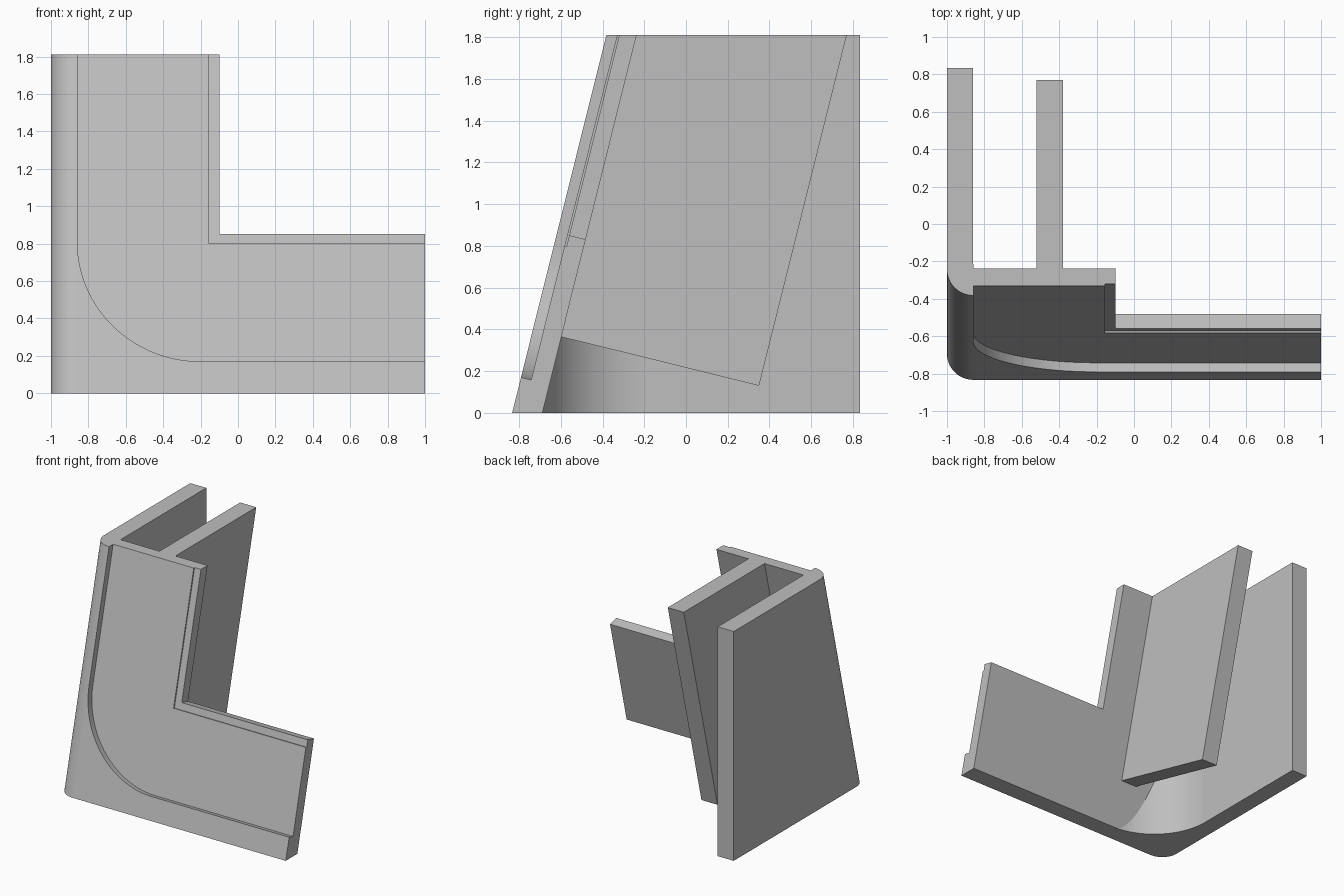
import bpy, bmesh, math
from mathutils import Vector

cube = bpy.data.objects.get("Cube")
if cube:
    bpy.data.objects.remove(cube, do_unlink=True)

HEIGHT, FRONT, BACK = 1.81, -0.833, 0.833
THICK = 0.145                      # slab thickness measured along y
WALL_IN = -0.86                    # inner face of the side wall
LEAN = math.radians(14)
SLOPE = math.tan(LEAN)
INWARD = Vector((0, math.cos(LEAN), -math.sin(LEAN)))

grey = bpy.data.materials.new("plain grey")
grey.use_nodes = True
grey.diffuse_color = (0.52, 0.52, 0.52, 1)
grey.node_tree.nodes["Principled BSDF"].inputs["Base Color"].default_value = grey.diffuse_color


def arc(cx, cy, rx, ry, start, end, steps=32):
    angles = [math.radians(start + (end - start) * i / steps) for i in range(steps + 1)]
    return [(cx + rx * math.cos(a), cy + ry * math.sin(a)) for a in angles]


def loft(name, first, second, plane=None):
    """Solid between two matching rings, optionally trimmed by a plane."""
    bm = bmesh.new()
    rings = [[bm.verts.new(p) for p in ring] for ring in (first, second)]
    bm.faces.new(rings[0])
    bm.faces.new(rings[1])
    n = len(first)
    for i in range(n):
        j = (i + 1) % n
        bm.faces.new((rings[0][i], rings[0][j], rings[1][j], rings[1][i]))
    if plane:
        cut = bmesh.ops.bisect_plane(bm, geom=bm.verts[:] + bm.edges[:] + bm.faces[:],
                                     plane_co=plane[0], plane_no=plane[1], clear_inner=True)
        rim = [g for g in cut["geom_cut"] if isinstance(g, bmesh.types.BMEdge)]
        bmesh.ops.contextual_create(bm, geom=rim)
    bmesh.ops.recalc_face_normals(bm, faces=bm.faces[:])
    mesh = bpy.data.meshes.new(name)
    bm.to_mesh(mesh)
    bm.free()
    mesh.materials.append(grey)
    obj = bpy.data.objects.new(name, mesh)
    bpy.context.collection.objects.link(obj)
    return obj


def combine(target, other, operation):
    mod = target.modifiers.new(operation.lower(), 'BOOLEAN')
    mod.operation, mod.solver, mod.object = operation, 'EXACT', other
    bpy.context.view_layer.objects.active = target
    bpy.ops.object.modifier_apply(modifier=mod.name)
    bpy.data.objects.remove(other, do_unlink=True)


def face_cutter(name, outline, depth):
    """Cutter driven square into the leaning front, from an (x, z) outline."""
    base = [Vector((x, FRONT + z * SLOPE, z)) for x, z in outline]
    return loft(name, [p - INWARD * 0.3 for p in base], [p + INWARD * depth for p in base])


# Outer block: leaning front with a rounded corner, upright back
plan = [(-1, BACK)] + arc(WALL_IN, FRONT + 0.14, 0.14, 0.14, 180, 270) + [(1, FRONT), (1, BACK)]
bracket = loft("corner_bracket",
               [(x, y, 0) for x, y in plan],
               [(x, y if y == BACK else y + HEIGHT * SLOPE, HEIGHT) for x, y in plan])

# Hollow behind the slab, with an upright rounded inner corner
inner = FRONT + THICK
room = [(WALL_IN, 2)] + arc(WALL_IN + 0.5, inner + 0.497, 0.5, 0.5, 180, 270) + [(2, inner - 0.003), (2, 2)]
hollow = loft("hollow_cutter", [(x, y, -0.2) for x, y in room], [(x, y, 2.2) for x, y in room],
              plane=(Vector((0, inner, 0)), INWARD))
combine(bracket, hollow, 'DIFFERENCE')

# Upper right notch, recessed front panel and its lowered inner border
combine(bracket, face_cutter("notch_cutter", [(-0.1, 3), (-0.1, 0.865), (2, 0.865), (2, 3)], 0.5), 'DIFFERENCE')
panel = [(-0.859, 3)] + arc(-0.2, 0.81, 0.659, 0.64, 180, 270) + [(2, 0.17), (2, 3)]
combine(bracket, face_cutter("panel_cutter", panel, 0.05), 'DIFFERENCE')
combine(bracket, face_cutter("border_cutter", [(-0.155, 3), (-0.155, 0.812), (2, 0.812), (2, 3)], 0.06), 'DIFFERENCE')

# Rear rib standing off the slab
side = [(-0.63, 0.372), (0.35, 0.13), (0.77, HEIGHT), (-0.28, HEIGHT)]
rib = loft("rear_rib", [(-0.52, y, z) for y, z in side], [(-0.38, y, z) for y, z in side])
combine(bracket, rib, 'UNION')

# Smooth rounds, crisp edges
bpy.ops.object.select_all(action='DESELECT')
bracket.select_set(True)
bpy.context.view_layer.objects.active = bracket
bpy.ops.object.shade_smooth_by_angle(angle=math.radians(12))
weighted = bracket.modifiers.new("weighted_normals", 'WEIGHTED_NORMAL')
weighted.keep_sharp = True
